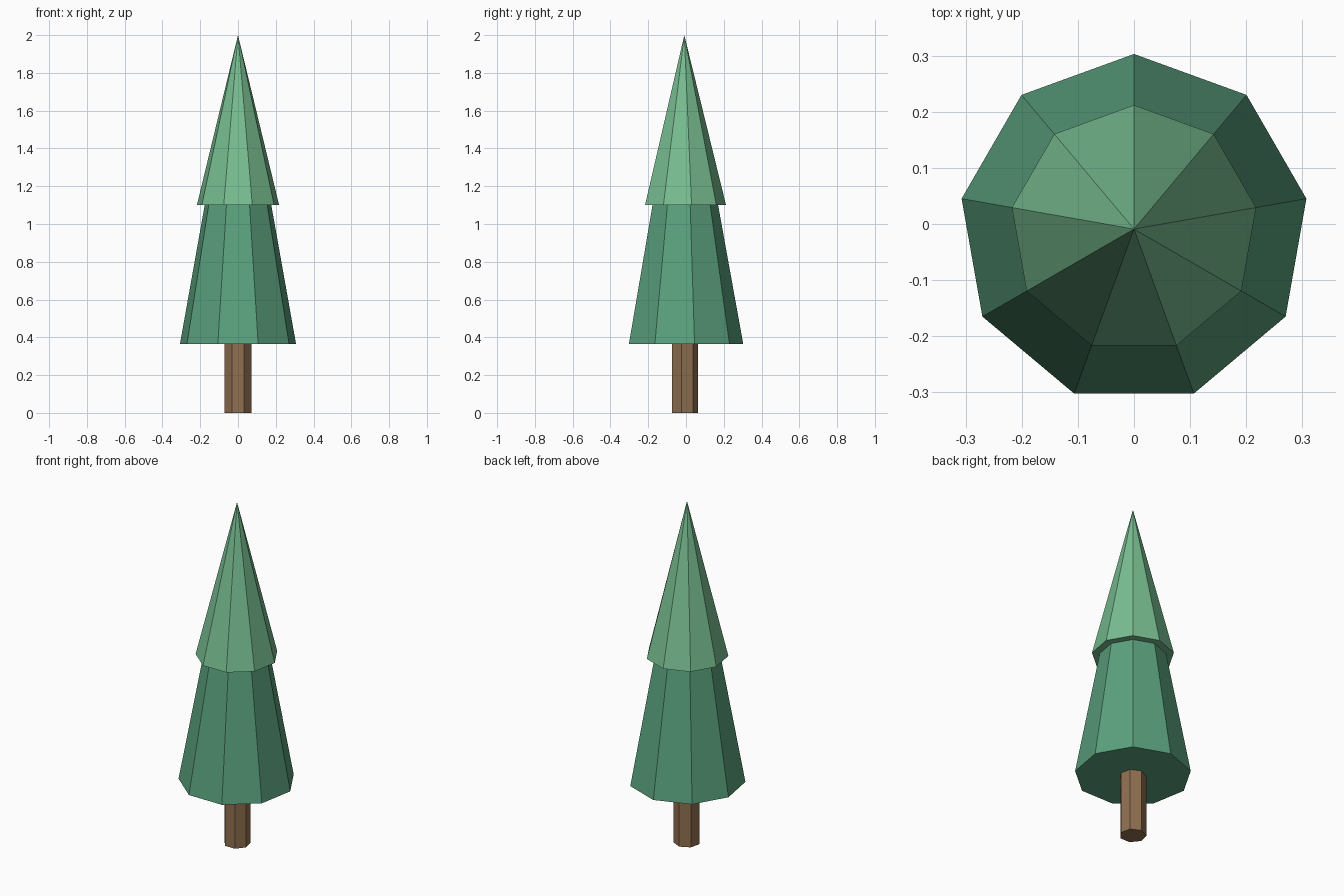
import bpy, bmesh
from math import sin, cos, tau

if "Cube" in bpy.data.objects:
    bpy.data.objects.remove(bpy.data.objects["Cube"])

CENTRE_Y = -0.009


def material(name, rgb):
    mat = bpy.data.materials.new(name)
    mat.diffuse_color = (*rgb, 1)
    mat.use_nodes = True
    mat.node_tree.nodes["Principled BSDF"].inputs["Base Color"].default_value = mat.diffuse_color
    return mat


def tier(name, sides, z0, z1, r0, r1, mat):
    """Flat-faced cone or frustum with a corner pointing to +y."""
    bm = bmesh.new()

    def ring(r, z):
        return [bm.verts.new((-r * sin(tau * i / sides),
                              CENTRE_Y + r * cos(tau * i / sides), z))
                for i in range(sides)]

    low = ring(r0, z0)
    bm.faces.new(low[::-1])
    if r1 > 0:
        high = ring(r1, z1)
        bm.faces.new(high)
    else:
        apex = bm.verts.new((0, CENTRE_Y, z1))
    for i in range(sides):
        j = (i + 1) % sides
        top = [high[j], high[i]] if r1 > 0 else [apex]
        bm.faces.new([low[i], low[j]] + top)
    bmesh.ops.recalc_face_normals(bm, faces=bm.faces)
    mesh = bpy.data.meshes.new(name)
    bm.to_mesh(mesh)
    bm.free()
    mesh.materials.append(mat)
    obj = bpy.data.objects.new(name, mesh)
    bpy.context.collection.objects.link(obj)


# Seven-sided trunk
tier("trunk", 7, 0, 0.365, 0.072, 0.072, material("bark", (0.28, 0.16, 0.08)))
# Nine-sided foliage: wide lower skirt and pointed top
tier("lower_foliage", 9, 0.365, 1.10, 0.312, 0.179,
     material("dark_green", (0.102, 0.352, 0.205)))
tier("upper_foliage", 9, 1.10, 2.0, 0.221, 0,
     material("light_green", (0.188, 0.515, 0.283)))
